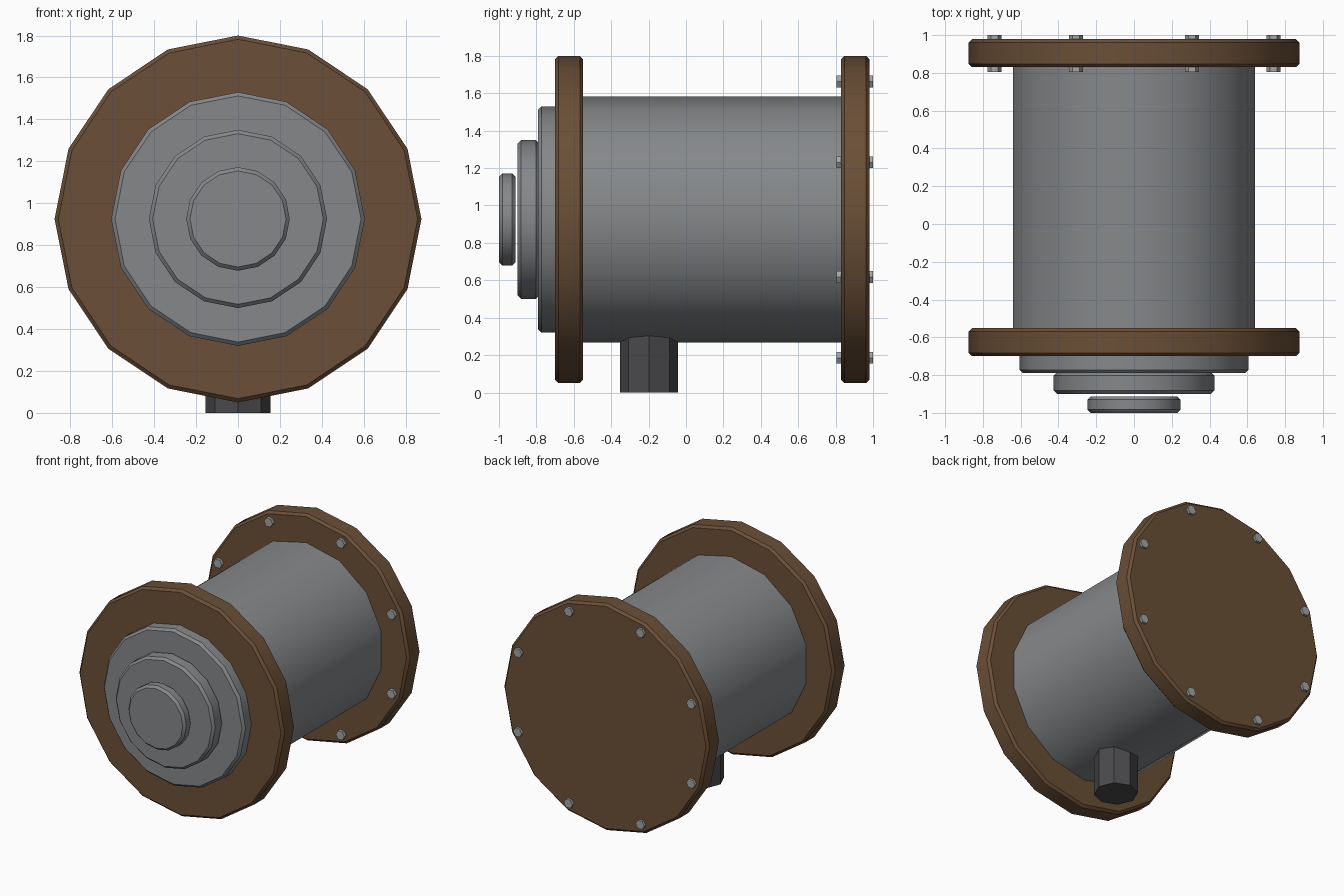
import bpy, math
from mathutils import Matrix

if "Cube" in bpy.data.objects:
    bpy.data.objects.remove(bpy.data.objects["Cube"])

AXIS_Z = 0.925


def material(name, rgb):
    m = bpy.data.materials.new(name)
    m.diffuse_color = (*rgb, 1)
    m.use_nodes = True
    m.node_tree.nodes["Principled BSDF"].inputs["Base Color"].default_value = m.diffuse_color
    return m


STEEL = material("steel_grey", (0.235, 0.245, 0.255))
RUST = material("rust_brown", (0.145, 0.078, 0.038))
DARK = material("dark_iron", (0.068, 0.068, 0.073))
BOLT = material("bolt_grey", (0.36, 0.38, 0.38))


def finish(name, mesh, mat):
    obj = bpy.data.objects.new(name, mesh)
    bpy.context.collection.objects.link(obj)
    mesh.materials.append(mat)
    bpy.ops.object.select_all(action='DESELECT')
    obj.select_set(True)
    bpy.context.view_layer.objects.active = obj
    bpy.ops.object.shade_smooth_by_angle(angle=math.radians(30))
    return obj


def prism(name, sides, rings, mat, start=math.pi / 2, x=0, z=AXIS_Z):
    """Lathed solid along y from (y, radius) rings, capped at both ends."""
    verts = [(x + r * math.cos(start + 2 * math.pi * i / sides), y,
              z + r * math.sin(start + 2 * math.pi * i / sides))
             for y, r in rings for i in range(sides)]
    faces = [tuple(range(sides)),
             tuple(reversed(range(len(verts) - sides, len(verts))))]
    for k in range(len(rings) - 1):
        for i in range(sides):
            a, b = k * sides + i, k * sides + (i + 1) % sides
            faces.append((a, a + sides, b + sides, b))
    mesh = bpy.data.meshes.new(name)
    mesh.from_pydata(verts, [], faces)
    return finish(name, mesh, mat)


def disc(name, y0, y1, r, mat, c=0.018):
    return prism(name, 16, [(y0, r - c), (y0 + c, r), (y1 - c, r), (y1, r - c)], mat)


# Main drum
prism("drum_body", 14, [(-0.6, 0.657), (0.88, 0.657)], STEEL)

# End flanges
disc("front_flange", -0.70, -0.55, 0.875, RUST)
disc("rear_flange", 0.83, 0.98, 0.875, RUST)

# Stepped front cap
disc("cap_large", -0.79, -0.67, 0.605, STEEL)
disc("cap_medium", -0.90, -0.785, 0.425, STEEL)
disc("cap_small", -1.0, -0.912, 0.247, STEEL)

# Bolts through the rear flange
for i in range(8):
    a = math.radians(22.5 + 45 * i)
    prism(f"flange_bolt_{i + 1}", 6, [(0.805, 0.037), (1.0, 0.037)], BOLT, start=0,
          x=0.8 * math.cos(a), z=AXIS_Z + 0.8 * math.sin(a))

# Outlet pipe under the drum
pipe = prism("outlet_pipe", 8, [(0, 0.155), (0.4, 0.155)], DARK, z=0)
pipe.data.transform(Matrix.Translation((0, -0.198, 0)) @ Matrix.Rotation(math.pi / 2, 4, 'X'))
